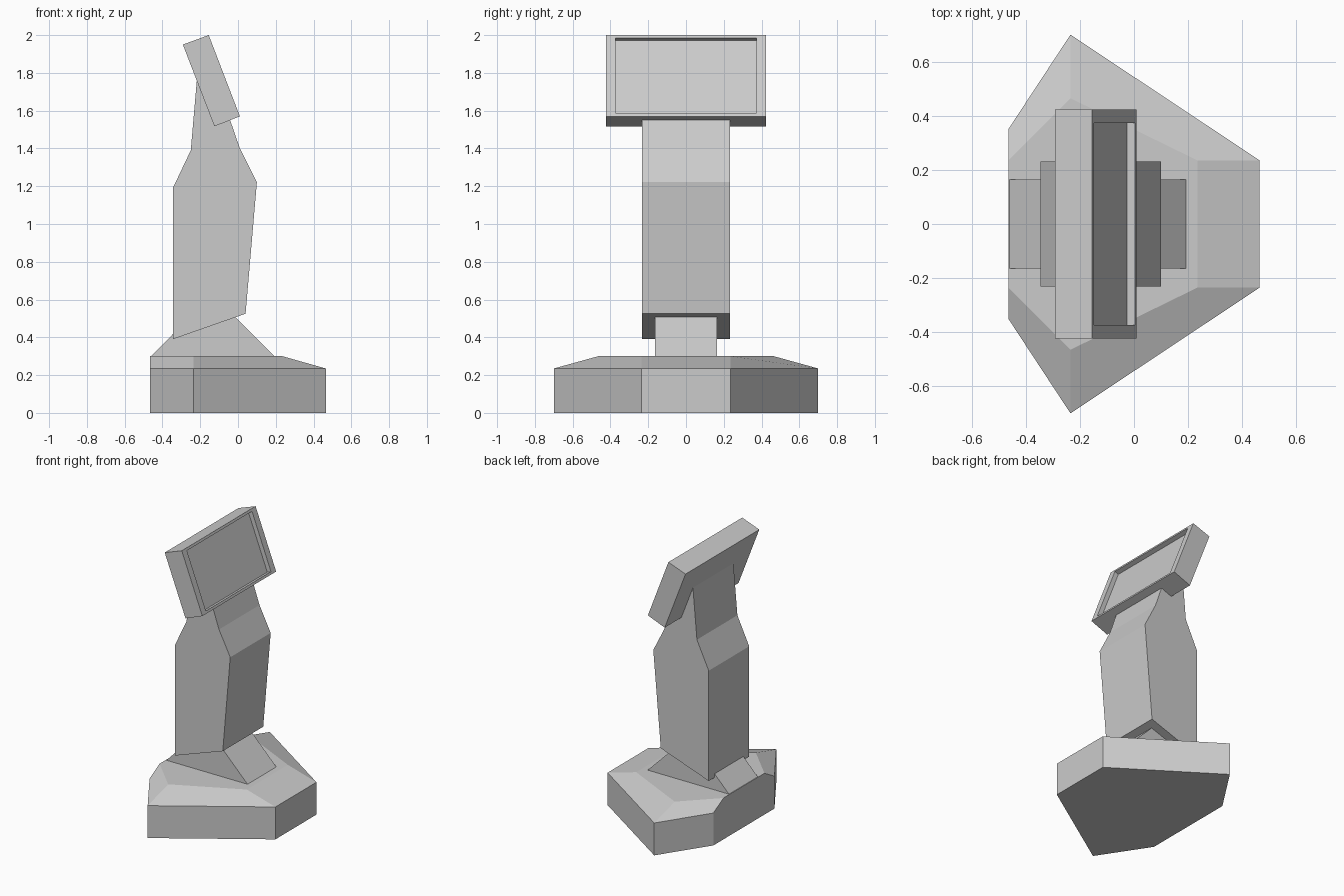
import bpy, bmesh
from mathutils import Vector

if "Cube" in bpy.data.objects:
    bpy.data.objects.remove(bpy.data.objects["Cube"])


def finish(name, bm):
    bmesh.ops.recalc_face_normals(bm, faces=bm.faces[:])
    mesh = bpy.data.meshes.new(name)
    bm.to_mesh(mesh)
    bm.free()
    obj = bpy.data.objects.new(name, mesh)
    bpy.context.collection.objects.link(obj)
    return obj


def loft(rings):
    """Closed solid through rings that have the same number of points."""
    bm = bmesh.new()
    loops = [[bm.verts.new(p) for p in ring] for ring in rings]
    n = len(loops[0])
    for a, b in zip(loops, loops[1:]):
        for i in range(n):
            j = (i + 1) % n
            bm.faces.new((a[i], a[j], b[j], b[i]))
    bm.faces.new(loops[0][::-1])
    bm.faces.new(loops[-1])
    bmesh.ops.recalc_face_normals(bm, faces=bm.faces[:])
    return bm


def prism(profile, half):
    """Side profile in x, z given a width in y."""
    return loft([[(x, y, z) for x, z in profile] for y in (-half, half)])


def hexagon(half, z):
    """Mirror three points across y to make a six-sided ring."""
    return [(x, y, z) for x, y in half] + [(x, -y, z) for x, y in reversed(half)]


# Base: six-sided plinth with a sloped upper rim
outer = [(-0.465, 0.35), (-0.235, 0.70), (0.465, 0.235)]
inner = [(-0.465, 0.235), (-0.235, 0.465), (0.235, 0.235)]
finish("base", loft([hexagon(outer, 0), hexagon(outer, 0.235), hexagon(inner, 0.30)]))

# Foot: wedge joining the base and the column
finish("foot_wedge", prism([(-0.465, 0.295), (0.197, 0.295), (-0.135, 0.63)], 0.165))

# Column
finish("column", prism([(-0.345, 0.39), (0.04, 0.525), (0.10, 1.222), (0.01, 1.40),
                        (-0.045, 1.56), (-0.218, 1.76), (-0.25, 1.39), (-0.345, 1.19)], 0.232))

# Screen housing with a recessed display
bm = prism([(-0.125, 1.517), (0.01, 1.57), (-0.155, 2.0), (-0.292, 1.95)], 0.423)
front = max(bm.faces, key=lambda f: f.normal.x)
normal = front.normal.copy()
bmesh.ops.inset_individual(bm, faces=[front], thickness=0.025)
for v in front.verts:
    v.co.y = 0.373 if v.co.y > 0 else -0.373
ret = bmesh.ops.extrude_discrete_faces(bm, faces=[front])
bmesh.ops.translate(bm, verts=ret["faces"][0].verts[:], vec=Vector(normal) * -0.032)
finish("screen", bm)
